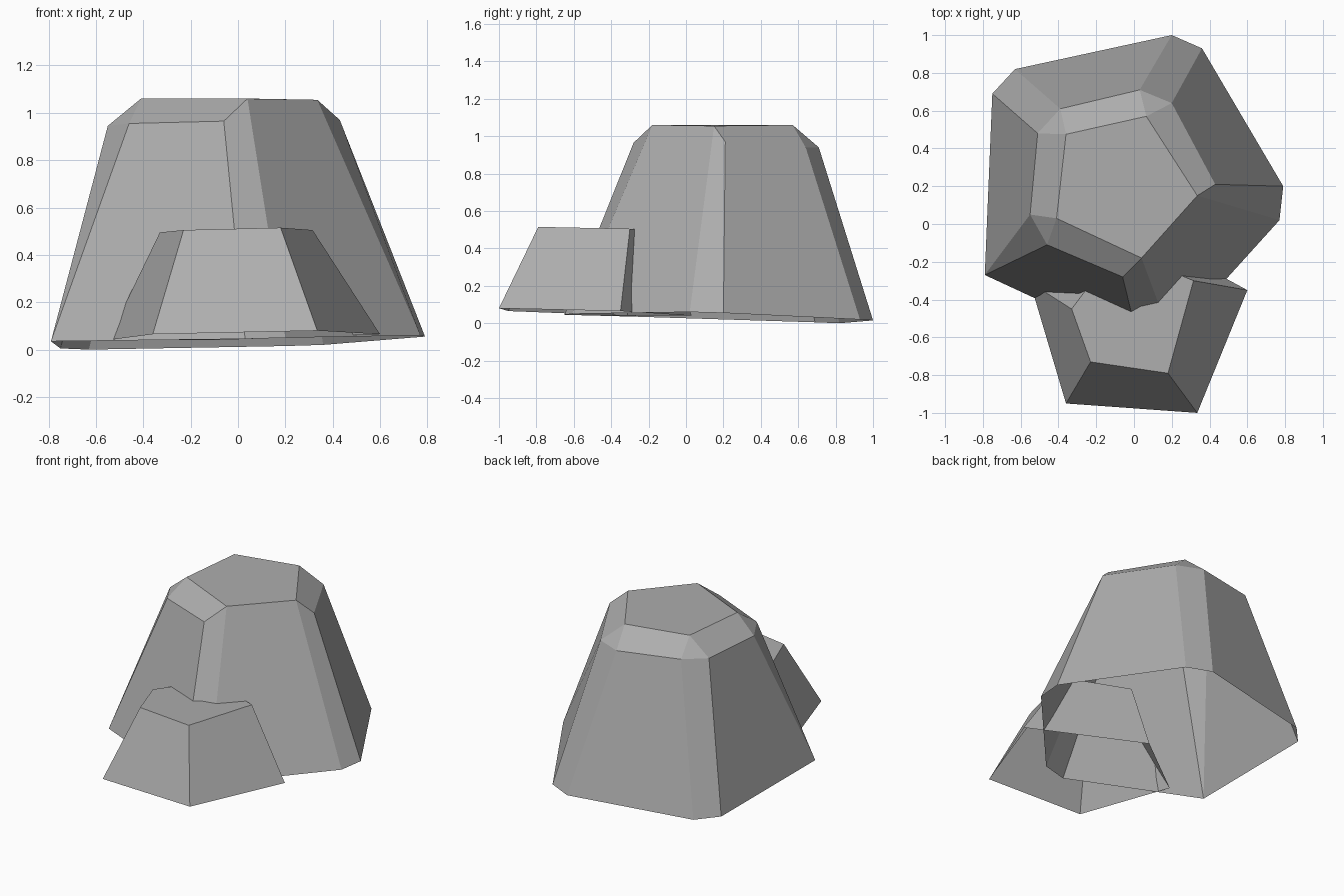
import bpy
import bmesh

# Remove the default cube only
default_cube = bpy.data.objects.get("Cube")
if default_cube:
    bpy.data.objects.remove(default_cube, do_unlink=True)

# Single flat stone colour
stone = bpy.data.materials.new("stone_grey")
stone.use_nodes = True
stone_colour = (0.42, 0.42, 0.42, 1.0)
stone.diffuse_color = stone_colour
shader = stone.node_tree.nodes["Principled BSDF"]
shader.inputs["Base Color"].default_value = stone_colour
shader.inputs["Roughness"].default_value = 0.9


def build_rock(name, corners):
    """Chiselled rock with an open base.

    Each corner holds: base start, base end, shoulder start, shoulder end, top.
    Coinciding points collapse, which narrows or removes that chamfer.
    """
    bm = bmesh.new()
    known = {}

    def vert(point):
        if point not in known:
            known[point] = bm.verts.new(point)
        return known[point]

    def face(*points):
        unique = list(dict.fromkeys(points))
        if len(unique) >= 3:
            bm.faces.new([vert(p) for p in unique])

    for index, corner in enumerate(corners):
        base_a, base_b, shoulder_a, shoulder_b, top = corner
        next_base, _, next_shoulder, _, next_top = corners[(index + 1) % len(corners)]
        # Chamfer running up the corner, and its small tip
        face(base_a, base_b, shoulder_b, shoulder_a)
        face(shoulder_a, shoulder_b, top)
        # Wall to the next corner, and the chamfer along its top
        face(base_b, next_base, next_shoulder, shoulder_b)
        face(shoulder_b, next_shoulder, next_top, top)
    face(*[corner[-1] for corner in corners])

    mesh = bpy.data.meshes.new(name)
    bm.to_mesh(mesh)
    bm.free()
    mesh.materials.append(stone)
    rock = bpy.data.objects.new(name, mesh)
    bpy.context.collection.objects.link(rock)
    return rock


def sharp_corner(base, top):
    return (base, base, top, top, top)


# Large rock: five corners, counter-clockwise from the front right
left_tip = (-0.79, -0.27, 0.035)
front_top = (0.04, -0.18, 1.06)
right_top = (0.335, 0.15, 1.055)
build_rock("large_rock", [
    (left_tip, left_tip,
     (-0.55, 0.05, 0.945), (-0.46, -0.11, 0.955), (-0.41, 0.03, 1.06)),
    ((0.03, -0.65, 0.045), (0.2, -0.61, 0.05),
     (-0.06, -0.28, 0.965), front_top, front_top),
    ((0.77, 0.02, 0.06), (0.79, 0.2, 0.055),
     right_top, (0.43, 0.21, 0.97), right_top),
    ((0.36, 0.93, 0.02), (0.2, 1.0, 0.015),
     (0.2, 0.64, 0.94), (0.03, 0.71, 0.94), (0.065, 0.57, 1.06)),
    ((-0.63, 0.82, 0.0), (-0.75, 0.69, 0.005),
     (-0.39, 0.61, 0.955), (-0.51, 0.48, 0.945), (-0.36, 0.475, 1.06)),
])

# Small rock: plain five-sided stump leaning into the large one
build_rock("small_rock", [
    sharp_corner((-0.36, -0.95, 0.065), (-0.23, -0.73, 0.505)),
    sharp_corner((0.335, -1.0, 0.08), (0.18, -0.79, 0.515)),
    sharp_corner((0.6, -0.35, 0.065), (0.315, -0.3, 0.505)),
    sharp_corner((-0.1, 0.03, 0.04), (-0.09, -0.13, 0.5)),
    sharp_corner((-0.55, -0.31, 0.04), (-0.33, -0.45, 0.495)),
])
